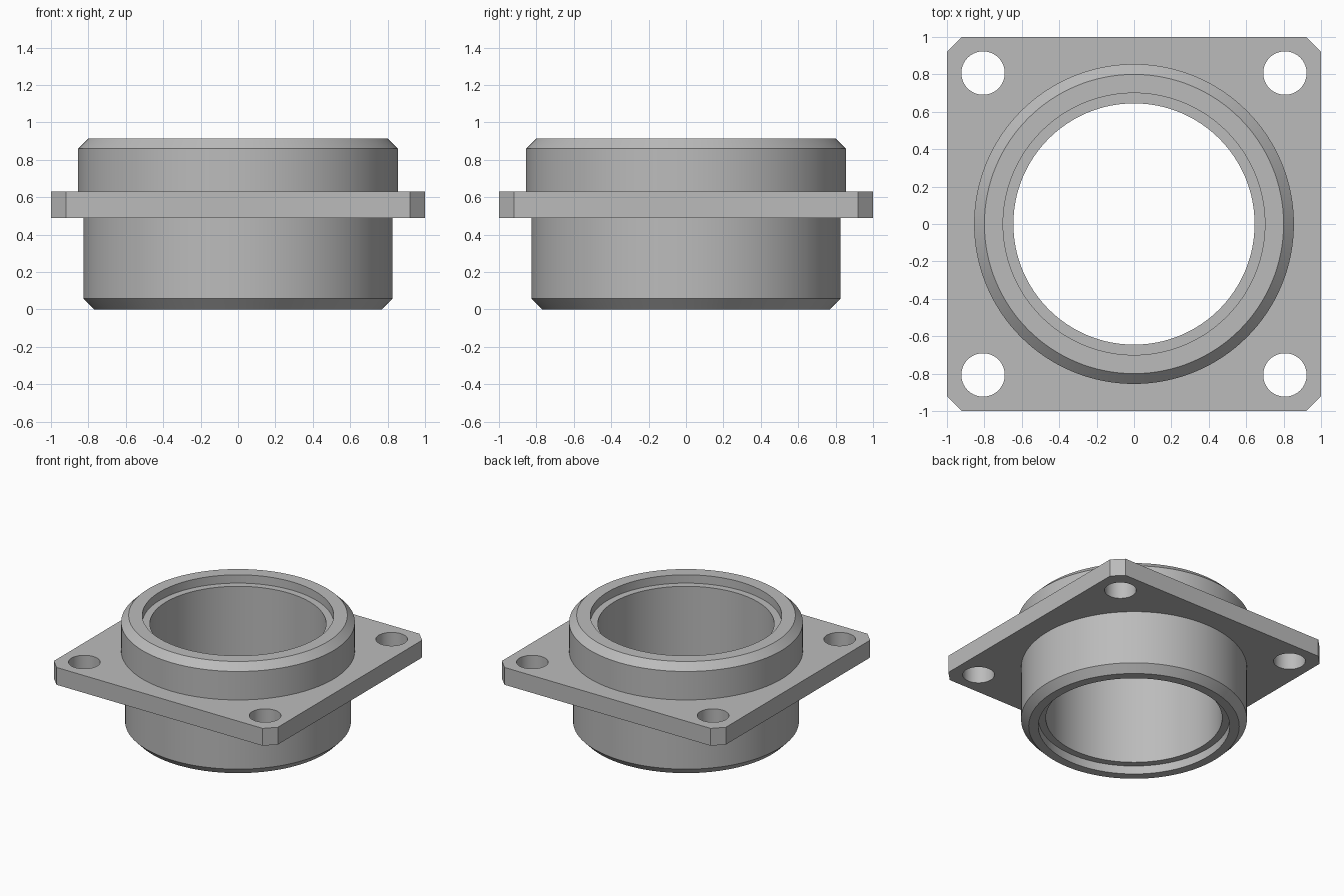
import bpy, bmesh, math
from mathutils import Matrix

cube = bpy.data.objects.get("Cube")
if cube:
    bpy.data.objects.remove(cube, do_unlink=True)

# Single plain grey material
grey = bpy.data.materials.new("plain grey")
grey.use_nodes = True
colour = (0.5, 0.5, 0.5, 1)
grey.diffuse_color = colour
grey.node_tree.nodes["Principled BSDF"].inputs["Base Color"].default_value = colour


def add_object(name, bm):
    bmesh.ops.recalc_face_normals(bm, faces=bm.faces)
    mesh = bpy.data.meshes.new(name)
    bm.to_mesh(mesh)
    bm.free()
    mesh.materials.append(grey)
    obj = bpy.data.objects.new(name, mesh)
    bpy.context.collection.objects.link(obj)
    return obj


def smooth(obj):
    bpy.ops.object.select_all(action="DESELECT")
    obj.select_set(True)
    bpy.context.view_layer.objects.active = obj
    bpy.ops.object.shade_smooth_by_angle(angle=math.radians(30))


def lathe(name, profile, steps=128):
    """Spin a closed (radius, z) profile around the z axis."""
    bm = bmesh.new()
    verts = [bm.verts.new((r, 0, z)) for r, z in profile]
    edges = [bm.edges.new((v, verts[i - 1])) for i, v in enumerate(verts)]
    bmesh.ops.spin(bm, geom=verts + edges, cent=(0, 0, 0), axis=(0, 0, 1),
                   angle=math.tau, steps=steps, use_merge=True)
    bmesh.ops.remove_doubles(bm, verts=bm.verts, dist=1e-4)
    return add_object(name, bm)


# Sleeve: chamfered tube, counterbored at both ends
BORE, COUNTERBORE, DEPTH, HEIGHT = 0.645, 0.7, 0.067, 0.915
sleeve = lathe("sleeve", [
    (BORE, DEPTH), (COUNTERBORE, DEPTH), (COUNTERBORE, 0),
    (0.77, 0), (0.826, 0.058), (0.826, 0.56),
    (0.855, 0.56), (0.855, 0.86), (0.8, HEIGHT),
    (COUNTERBORE, HEIGHT), (COUNTERBORE, HEIGHT - DEPTH), (BORE, HEIGHT - DEPTH),
])
smooth(sleeve)

# Flange: square plate with clipped corners
BOTTOM, TOP, CLIP = 0.49, 0.63, 0.08
bm = bmesh.new()
bmesh.ops.create_cube(bm, size=1, matrix=Matrix.Translation((0, 0, (BOTTOM + TOP) / 2))
                      @ Matrix.Diagonal((2, 2, TOP - BOTTOM, 1)))
corners = [e for e in bm.edges if abs(e.verts[0].co.z - e.verts[1].co.z) > 0.1]
bmesh.ops.bevel(bm, geom=corners, offset=CLIP, segments=1, affect="EDGES")
flange = add_object("flange", bm)

# Cutters: four bolt holes and the opening for the sleeve
bm = bmesh.new()
holes = [(0.807 * sx, 0.807 * sy, 0.116, 64) for sx in (-1, 1) for sy in (-1, 1)]
for x, y, radius, sides in holes + [(0, 0, 0.76, 128)]:
    bmesh.ops.create_cone(bm, cap_ends=True, segments=sides, radius1=radius, radius2=radius,
                          depth=1, matrix=Matrix.Translation((x, y, (BOTTOM + TOP) / 2)))
cutter = add_object("hole_cutter", bm)
cut = flange.modifiers.new("holes", "BOOLEAN")
cut.operation = "DIFFERENCE"
cut.solver = "EXACT"
cut.object = cutter

# Apply the cut and remove the helper
bpy.ops.object.select_all(action="DESELECT")
bpy.context.view_layer.objects.active = flange
flange.select_set(True)
bpy.ops.object.modifier_apply(modifier=cut.name)
bpy.data.objects.remove(cutter, do_unlink=True)
smooth(flange)
